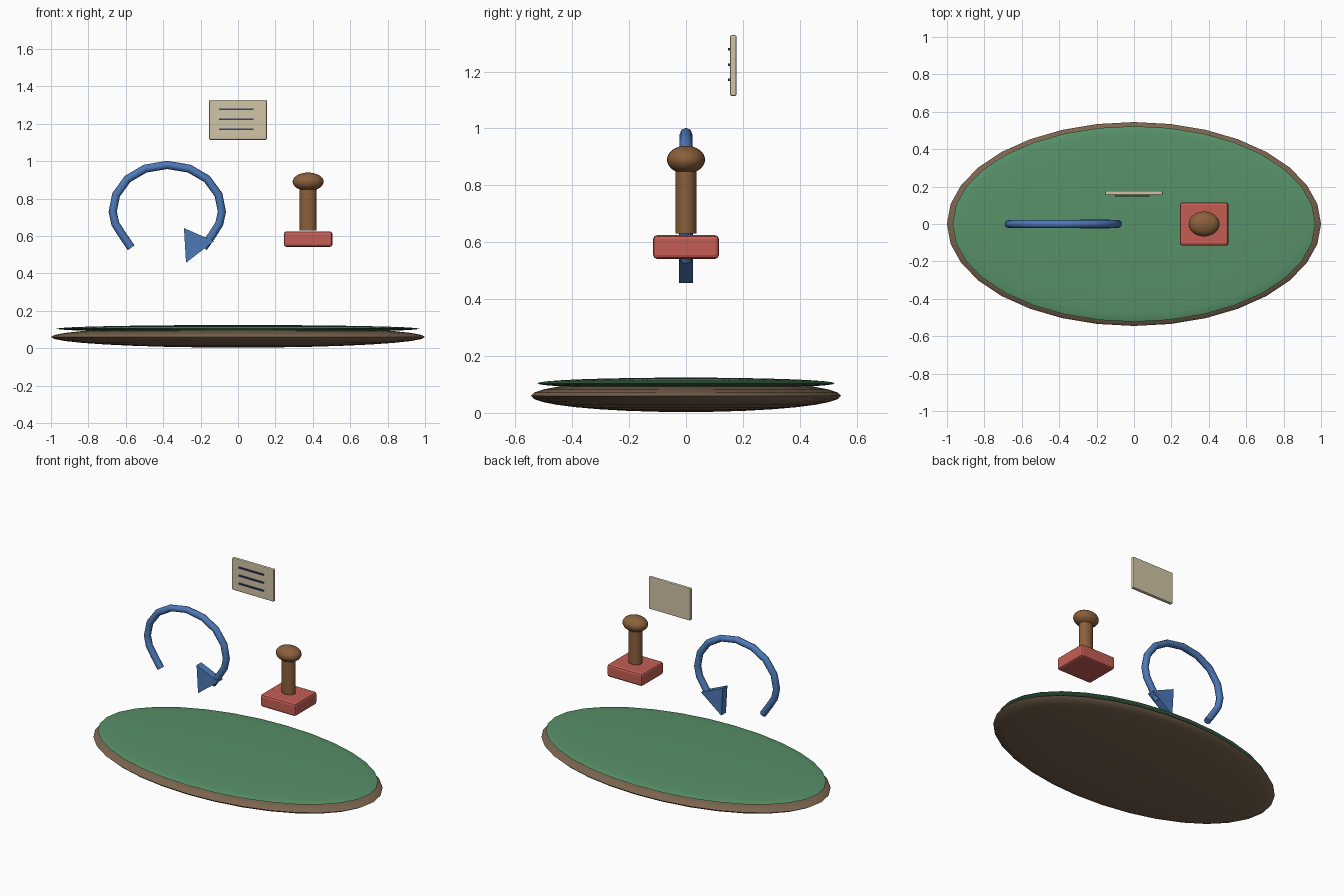
import bpy, bmesh, math

if "Cube" in bpy.data.objects:
    bpy.data.objects.remove(bpy.data.objects["Cube"])


def material(name, r, g, b):
    m = bpy.data.materials.new(name)
    m.diffuse_color = tuple((c / 255) ** 2.2 for c in (r, g, b)) + (1,)
    m.use_nodes = True
    m.node_tree.nodes["Principled BSDF"].inputs["Base Color"].default_value = m.diffuse_color
    return m


BROWN = material("earth", 122, 100, 80)
GREEN = material("grass", 88, 144, 104)
BLUE = material("blue", 78, 120, 182)
RED = material("red", 196, 94, 86)
WOOD = material("wood", 138, 96, 62)
PAPER = material("paper", 208, 196, 164)
INK = material("ink", 52, 72, 112)


def finish(obj, name, mat, smooth=True):
    obj.name = name
    obj.data.materials.append(mat)
    if smooth:
        bpy.ops.object.shade_smooth_by_angle(angle=math.radians(35))
    return obj


def ellipsoid(name, mat, loc, radii, seg=32, rings=16):
    bpy.ops.mesh.primitive_uv_sphere_add(segments=seg, ring_count=rings, radius=1, location=loc)
    obj = bpy.context.object
    obj.scale = radii
    bpy.ops.object.transform_apply(location=False, rotation=False)
    return finish(obj, name, mat)


def box(name, mat, loc, size, bevel=0.0):
    bpy.ops.mesh.primitive_cube_add(size=1, location=loc)
    obj = bpy.context.object
    obj.scale = size
    bpy.ops.object.transform_apply(location=False, rotation=False)
    if bevel:
        mod = obj.modifiers.new("bevel", 'BEVEL')
        mod.width, mod.segments = bevel, 2
    return finish(obj, name, mat, smooth=False)


# Oval ground: brown body with a thin green layer on top
ellipsoid("ground_base", BROWN, (0, 0, 0.06), (1, 0.545, 0.057))
ellipsoid("grass_top", GREEN, (0, 0, 0.104), (0.97, 0.523, 0.02))

# Open circular arrow: half profile mirrored about its own centre line
CX = -0.378
half = [(0.193, 0.537), (0.242, 0.608), (0.278, 0.665), (0.292, 0.73), (0.274, 0.82),
        (0.212, 0.905), (0.118, 0.96)]
path = [(CX - d, z) for d, z in half] + [(CX, 0.98)] + [(CX + d, z) for d, z in reversed(half)]
curve = bpy.data.curves.new("arrow_loop", 'CURVE')
curve.dimensions = '3D'
curve.bevel_depth = 0.022
curve.bevel_resolution = 2
curve.use_fill_caps = True
spline = curve.splines.new('POLY')
spline.points.add(len(path) - 1)
for p, (x, z) in zip(spline.points, path):
    p.co = (x, 0, z, 1)
spline.use_smooth = True
loop = bpy.data.objects.new("arrow_loop", curve)
bpy.context.collection.objects.link(loop)
curve.materials.append(BLUE)

# Arrow head: triangular prism
bm = bmesh.new()
tri = bm.faces.new([bm.verts.new((x, -0.025, z)) for x, z in
                    ((-0.289, 0.642), (-0.278, 0.457), (-0.128, 0.572))])
ext = bmesh.ops.extrude_face_region(bm, geom=[tri], use_keep_orig=True)
bmesh.ops.translate(bm, vec=(0, 0.05, 0),
                    verts=[v for v in ext["geom"] if isinstance(v, bmesh.types.BMVert)])
bmesh.ops.recalc_face_normals(bm, faces=bm.faces)
mesh = bpy.data.meshes.new("arrow_head")
bm.to_mesh(mesh)
bm.free()
head = bpy.data.objects.new("arrow_head", mesh)
bpy.context.collection.objects.link(head)
mesh.materials.append(BLUE)

# Hand stamp: pad, oval shaft and knob
box("stamp_pad", RED, (0.375, 0, 0.583), (0.26, 0.232, 0.083), 0.014)
bpy.ops.mesh.primitive_cylinder_add(vertices=24, radius=1, depth=1, location=(0.375, 0, 0.745))
shaft = bpy.context.object
shaft.scale = (0.045, 0.037, 0.23)
bpy.ops.object.transform_apply(location=False, rotation=False)
finish(shaft, "stamp_shaft", WOOD)
ellipsoid("stamp_knob", WOOD, (0.375, 0, 0.89), (0.083, 0.067, 0.049), 24, 16)

# Note card with three ruled lines on the front
box("card", PAPER, (0, 0.166, 1.221), (0.308, 0.023, 0.214), 0.006)
for i in range(3):
    box(f"card_line_{i + 1}", INK, (-0.009, 0.151, 1.278 - 0.0535 * i), (0.184, 0.008, 0.009))
